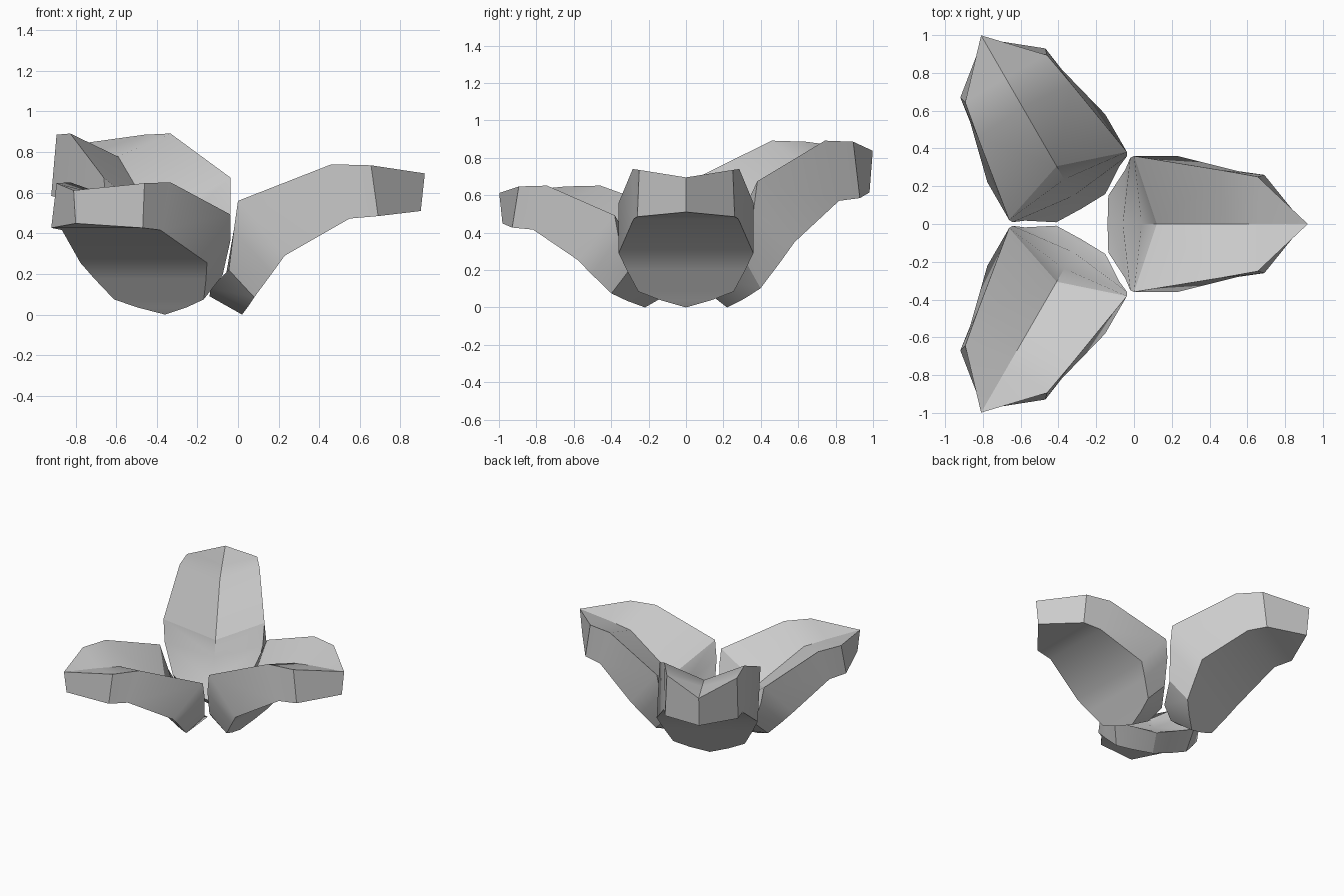
import bpy, bmesh, math

if "Cube" in bpy.data.objects:
    bpy.data.objects.remove(bpy.data.objects["Cube"])

# Half-profiles of one petal, base to tip, growing along +x (last row is the tip)
TOP_EDGE = [(-.136, .15, .13), (-.045, .29, .22), (-.02, .35, .42), (0, .36, .56),
            (.46, .285, .74), (.655, .25, .735)]
RIB = [(-.12, .115), (-.06, .19), (.04, .31), (.12, .39), (.48, .645), (.66, .67)]
UNDER_EDGE = [(.05, .14, .04), (.08, .255, .085), (.165, .317, .2), (.23, .36, .29),
              (.55, .28, .473), (.69, .26, .485)]
TOP_BASE, TOP_TIP = (-.14, 0, .09), (.92, 0, .695)
UNDER_BASE, UNDER_TIP = (.02, 0, 0), (.9, 0, .51)
CENTRE = -.233


def make_petal(name, angle, height):
    bm = bmesh.new()

    def vert(p):
        return bm.verts.new((p[0] - CENTRE, p[1], p[2]))

    def mirror(p):
        return (p[0], -p[1], p[2])

    tb, tt, ub, ut = map(vert, (TOP_BASE, TOP_TIP, UNDER_BASE, UNDER_TIP))
    rib = [tb] + [vert((x, 0, z)) for x, z in RIB] + [tt]
    sides = []
    for flip in (lambda p: p, mirror):
        top = [tb] + [vert(flip(p)) for p in TOP_EDGE] + [tt]
        under = [ub] + [vert(flip(p)) for p in UNDER_EDGE] + [ut]
        sides.append((top, under))
        # Folded upper surface and side wall
        for i in range(len(top) - 1):
            for ring in ((rib[i], rib[i + 1], top[i + 1], top[i]),
                         (top[i], top[i + 1], under[i + 1], under[i])):
                bm.faces.new(list(dict.fromkeys(ring)))
    # Underside spans straight from edge to edge
    left, right = sides[0][1], sides[1][1]
    for i in range(len(left) - 1):
        ring = (left[i], left[i + 1], right[i + 1], right[i])
        bm.faces.new(list(dict.fromkeys(ring)))
    bmesh.ops.recalc_face_normals(bm, faces=bm.faces)

    mesh = bpy.data.meshes.new(name)
    bm.to_mesh(mesh)
    bm.free()
    petal = bpy.data.objects.new(name, mesh)
    bpy.context.collection.objects.link(petal)
    petal.location.x = CENTRE
    petal.rotation_euler.z = math.radians(angle)
    petal.scale.z = height
    bpy.ops.object.select_all(action='DESELECT')
    petal.select_set(True)
    bpy.context.view_layer.objects.active = petal
    bpy.ops.object.shade_smooth_by_angle(angle=math.radians(27))


# Three petals around the flower centre, each with its own height
for name, angle, height in (("petal_right", 0, 1.0),
                            ("petal_back", 120, 1.205),
                            ("petal_front", 240, .88)):
    make_petal(name, angle, height)
